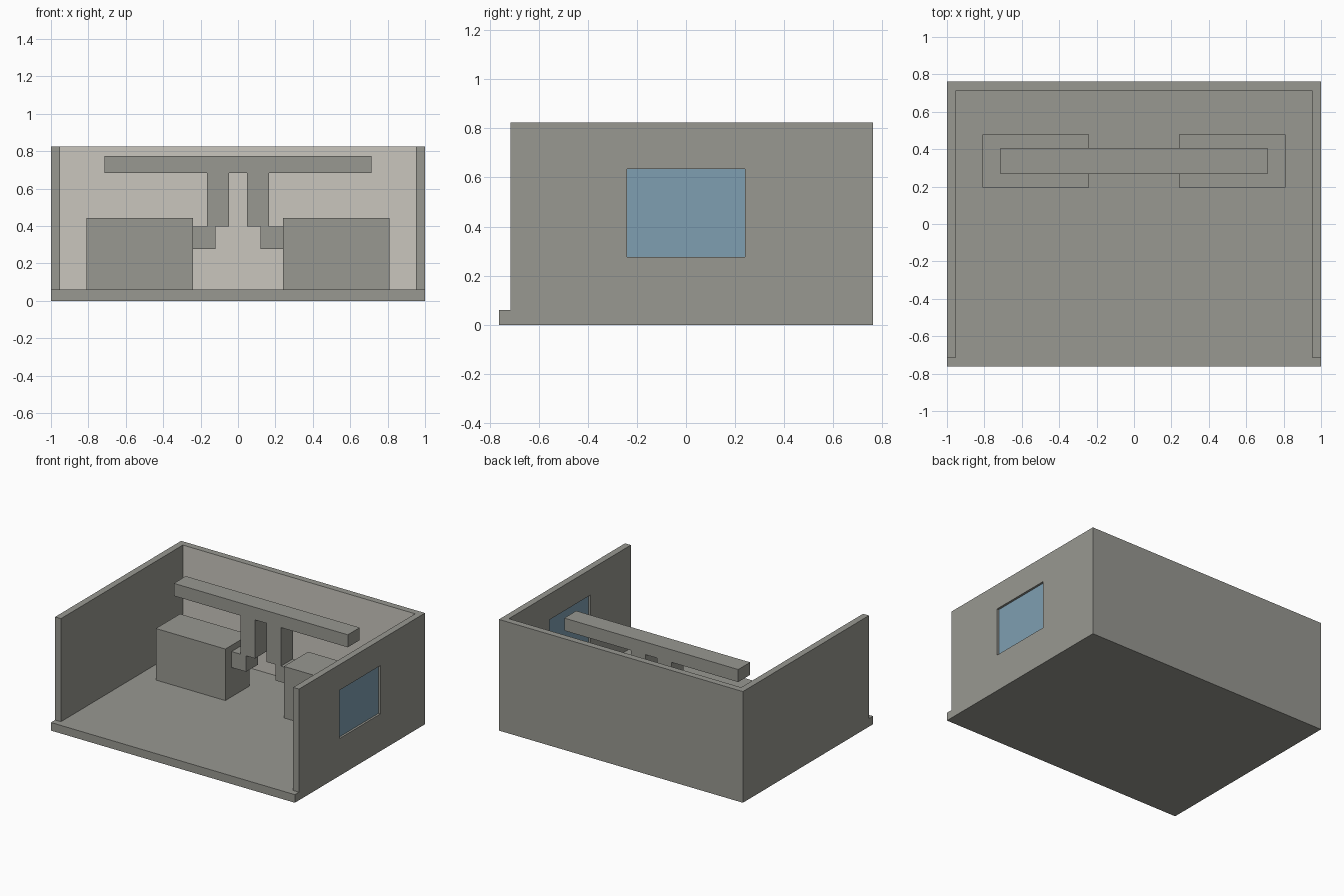
import bpy
import bmesh
from mathutils import Vector

if "Cube" in bpy.data.objects:
    bpy.data.objects.remove(bpy.data.objects["Cube"], do_unlink=True)


def material(name, rgb):
    mat = bpy.data.materials.new(name)
    mat.use_nodes = True
    mat.diffuse_color = (*rgb, 1)
    mat.node_tree.nodes["Principled BSDF"].inputs["Base Color"].default_value = (*rgb, 1)
    return mat


grey = material("warm grey", (0.314, 0.314, 0.283))
cream = material("pale cream", (0.59, 0.565, 0.515))
blue = material("window blue", (0.212, 0.347, 0.44))


def prism(name, outline, direction, mat):
    """Extrude a closed outline of 3D points into a solid."""
    bm = bmesh.new()
    face = bm.faces.new([bm.verts.new(p) for p in outline])
    moved = bmesh.ops.extrude_face_region(bm, geom=[face], use_keep_orig=True)["geom"]
    top = [g for g in moved if isinstance(g, bmesh.types.BMVert)]
    bmesh.ops.translate(bm, verts=top, vec=Vector(direction))
    bmesh.ops.recalc_face_normals(bm, faces=bm.faces)
    mesh = bpy.data.meshes.new(name)
    bm.to_mesh(mesh)
    bm.free()
    obj = bpy.data.objects.new(name, mesh)
    bpy.context.collection.objects.link(obj)
    mesh.materials.append(mat)
    return obj


def box(name, x, y, z, mat):
    corners = [(x[0], y[0]), (x[1], y[0]), (x[1], y[1]), (x[0], y[1])]
    return prism(name, [(a, b, z[0]) for a, b in corners], (0, 0, z[1] - z[0]), mat)


FLOOR, TOP = 0.06, 0.824
HALF_DEPTH, INNER_X, INNER_Y, FRONT_Y = 0.762, 0.952, 0.714, -0.714
BEAM_Y = (0.267, 0.407)
WINDOW_Y, WINDOW_Z = (-0.24, 0.24), (0.276, 0.634)

# Floor slab
box("floor", (-1, 1), (-HALF_DEPTH, HALF_DEPTH), (0, FLOOR), grey)

# U-shaped walls, open at the front
half = [(INNER_X, INNER_Y), (INNER_X, FRONT_Y), (1, FRONT_Y), (1, HALF_DEPTH)]
plan = half + [(-x, y) for x, y in reversed(half)]
walls = prism("walls", [(x, y, FLOOR) for x, y in plan], (0, 0, TOP - FLOOR), grey)

# Window opening in the left wall
cutter = box("window_cutter", (0.9, 1.1), WINDOW_Y, WINDOW_Z, grey)
cutter.hide_render = True
cut = walls.modifiers.new("window opening", "BOOLEAN")
cut.operation = "DIFFERENCE"
cut.solver = "EXACT"
cut.object = cutter
bpy.context.view_layer.objects.active = walls
bpy.ops.object.modifier_apply(modifier=cut.name)
bpy.data.objects.remove(cutter, do_unlink=True)

# Cream inner face of the back wall
walls.data.materials.clear()
for mat in (grey, cream):
    walls.data.materials.append(mat)
for face in walls.data.polygons:
    face.material_index = int(face.normal.y < -0.9 and face.center.y > 0.6)

# Window pane set in the middle of the wall
box("window_pane", (0.968, 0.984), WINDOW_Y, WINDOW_Z, blue)

# Long beam over the two supports
box("beam", (-0.713, 0.713), BEAM_Y, (0.682, 0.775), grey)

# Mirrored cabinets and stepped supports
step = [(0.048, 0.682), (0.165, 0.682), (0.165, 0.396), (0.24, 0.396),
        (0.24, 0.278), (0.12, 0.278), (0.12, 0.396), (0.048, 0.396)]
for side, s in (("left", 1), ("right", -1)):
    box("cabinet_" + side, (s * 0.24, s * 0.81), (0.195, 0.478), (FLOOR, 0.442), grey)
    prism("support_" + side, [(s * x, BEAM_Y[0], z) for x, z in step],
          (0, BEAM_Y[1] - BEAM_Y[0], 0), grey)
